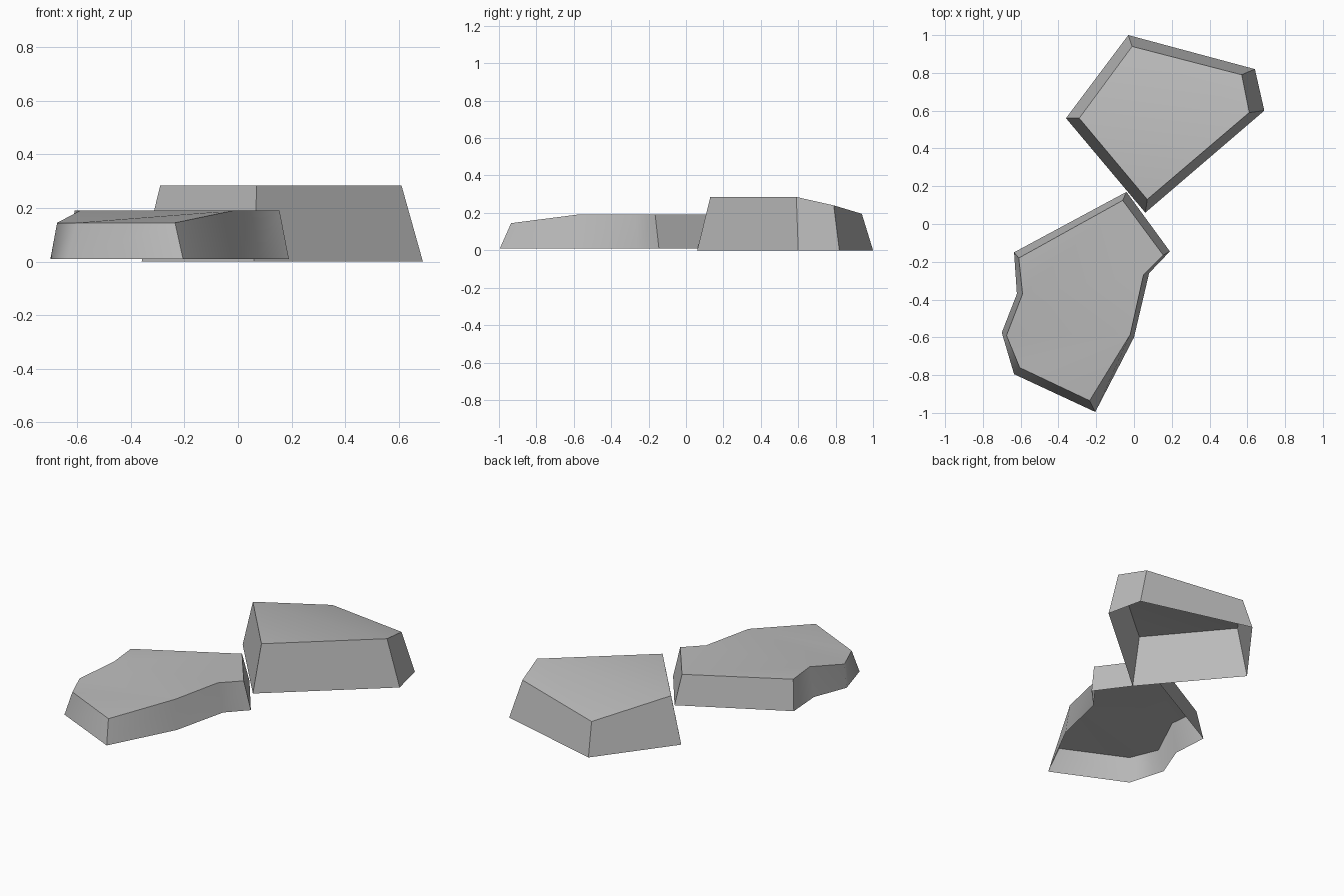
import bpy
import bmesh
import math

default_cube = bpy.data.objects.get("Cube")
if default_cube:
    bpy.data.objects.remove(default_cube, do_unlink=True)


def make_material(name, colour):
    material = bpy.data.materials.new(name)
    material.use_nodes = True
    material.diffuse_color = colour
    shader = next(n for n in material.node_tree.nodes if n.type == 'BSDF_PRINCIPLED')
    shader.inputs["Base Color"].default_value = colour
    shader.inputs["Roughness"].default_value = 0.9
    return material


def make_stone(name, ground, base_outline, top_outline, top_faces, material):
    """Open-bottomed stone: tapered walls between two outlines, capped on top."""
    bm = bmesh.new()
    base = [bm.verts.new((x, y, ground)) for x, y in base_outline]
    top = [bm.verts.new(point) for point in top_outline]
    count = len(base)
    for i in range(count):
        j = (i + 1) % count
        bm.faces.new((base[i], base[j], top[j], top[i]))
    for face in top_faces:
        bm.faces.new([top[i] for i in face])
    mesh = bpy.data.meshes.new(name)
    bm.to_mesh(mesh)
    bm.free()
    mesh.materials.append(material)
    stone = bpy.data.objects.new(name, mesh)
    bpy.context.collection.objects.link(stone)

    # Soft shading on gentle bends, crisp rims and corners
    bpy.ops.object.select_all(action='DESELECT')
    stone.select_set(True)
    bpy.context.view_layer.objects.active = stone
    bpy.ops.object.shade_smooth_by_angle(angle=math.radians(53))
    return stone


stone_grey = make_material("stone grey", (0.5, 0.5, 0.5, 1))

# Tall five-sided stone, its top sloping down towards the back
HIGH = 0.285
make_stone(
    "back_stone", 0,
    [(.06, .06), (.69, .6), (.64, .82), (-.03, 1), (-.36, .56)],
    [(.07, .13, HIGH), (.61, .59, HIGH), (.57, .79, .24),
     (-.01, .94, .195), (-.29, .56, HIGH)],
    [(0, 1, 4), (1, 2, 3, 4)],
    stone_grey)

# Low elongated stone with a waist, its top sloping down towards the front
FLAT, LOW = 0.19, 0.145
make_stone(
    "front_stone", 0.01,
    [(-.635, -.15), (-.62, -.37), (-.7, -.575), (-.635, -.795), (-.205, -.995),
     (0, -.6), (.08, -.26), (.19, -.145), (-.04, .17)],
    [(-.61, -.18, FLAT), (-.59, -.37, FLAT), (-.675, -.59, LOW),
     (-.605, -.76, LOW), (-.235, -.935, LOW), (-.02, -.585, FLAT),
     (.05, -.27, FLAT), (.155, -.165, FLAT), (-.06, .125, FLAT)],
    [(0, 1, 5, 6, 7, 8), (1, 2, 5), (2, 3, 5), (3, 4, 5)],
    stone_grey)
